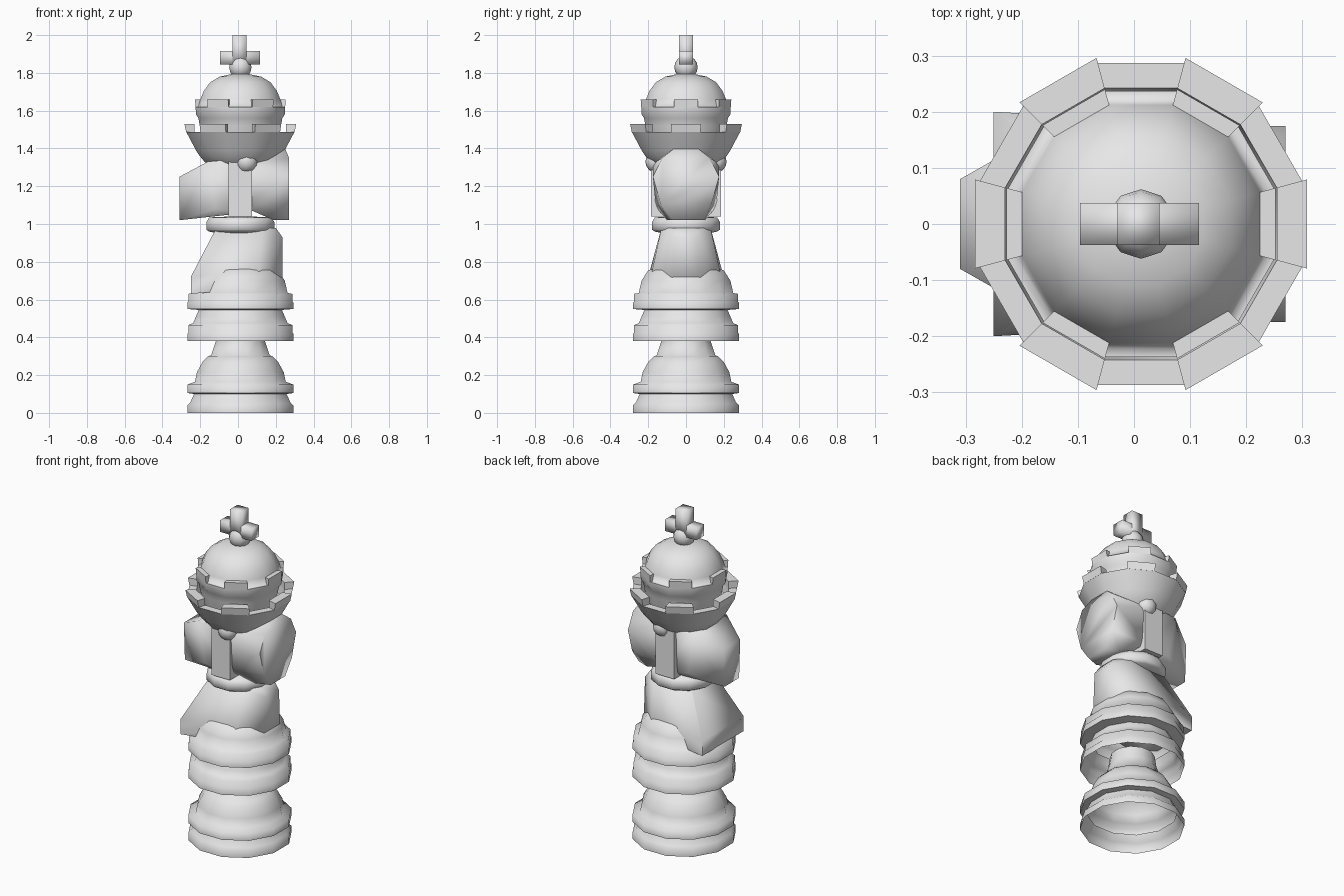
import bpy, bmesh, math
from mathutils import Matrix, Vector

if "Cube" in bpy.data.objects:
    bpy.data.objects.remove(bpy.data.objects["Cube"])

CX = 0.0125
N = 12
K = math.cos(math.pi / N)

mat = bpy.data.materials.new("light grey")
mat.diffuse_color = (0.8, 0.8, 0.8, 1)
mat.use_nodes = True
mat.node_tree.nodes["Principled BSDF"].inputs["Base Color"].default_value = mat.diffuse_color


def finish(name, bm, angle=80, flip=True):
    if flip:
        bmesh.ops.recalc_face_normals(bm, faces=bm.faces)
    me = bpy.data.meshes.new(name)
    bm.to_mesh(me)
    bm.free()
    me.materials.append(mat)
    for p in me.polygons:
        p.use_smooth = True
    me.set_sharp_from_angle(angle=math.radians(angle))
    ob = bpy.data.objects.new(name, me)
    bpy.context.collection.objects.link(ob)
    return ob


def lathe(name, prof):
    """Twelve-sided turned part; profile = (half width, z) going upward."""
    bm = bmesh.new()
    rings = []
    for r, z in prof:
        rings.append([bm.verts.new((CX + r / K * math.cos((i + .5) * math.tau / N),
                                    r / K * math.sin((i + .5) * math.tau / N), z))
                      for i in range(N)])
    for a, b in zip(rings, rings[1:]):
        for i in range(N):
            j = (i + 1) % N
            bm.faces.new((a[i], a[j], b[j], b[i]))
    if prof[-1][0] < 0.1:
        bm.faces.new(rings[-1])
    return finish(name, bm, flip=False)


def hull(name, half):
    """Convex block from points on one side, mirrored across y."""
    bm = bmesh.new()
    for x, y, z in half:
        bm.verts.new((x, y, z))
        bm.verts.new((x, -y, z))
    res = bmesh.ops.convex_hull(bm, input=bm.verts)
    junk = [v for v in res["geom_interior"] if isinstance(v, bmesh.types.BMVert)]
    bmesh.ops.delete(bm, geom=junk, context='VERTS')
    return finish(name, bm)


def boxes(name, specs, angle=95):
    bm = bmesh.new()
    for (x, y, z), s in specs:
        m = Matrix.Translation((x, y, z)) @ Matrix.Diagonal((*s, 1))
        bmesh.ops.create_cube(bm, size=1, matrix=m)
    return finish(name, bm, angle)


def merlons(name, r_in, r_out0, r_out1, z0, z1):
    """Six raised blocks on every other side of a ring."""
    bm = bmesh.new()
    for k in range(6):
        v = []
        for r, z in ((r_in, z0), (r_out0, z0), (r_out1, z1), (r_in, z1)):
            for s in (-1, 1):
                a = k * math.pi / 3 + s * math.pi / N
                v.append(bm.verts.new((CX + r / K * math.cos(a), r / K * math.sin(a), z)))
        for i in range(4):
            j = (i + 1) % 4
            bm.faces.new((v[2*i], v[2*i+1], v[2*j+1], v[2*j]))
        bm.faces.new(v[0::2])
        bm.faces.new(v[1::2])
    return finish(name, bm, 25)


def balls(name, centres, r):
    bm = bmesh.new()
    for c in centres:
        bmesh.ops.create_uvsphere(bm, u_segments=10, v_segments=8, radius=r,
                                  matrix=Matrix.Translation(c))
    return finish(name, bm)


# Bottom piece: hollow foot, dome and neck
lathe("bottom_foot", [(.28, 0), (.28, .04), (.265, .055), (.245, .1), (.28, .105), (.28, .15),
                      (.24, .165), (.23, .215), (.2, .27), (.17, .3), (.155, .305),
                      (.13, .38), (.12, .45)])

# Second piece: open flange, stacked rings and dome
lathe("middle_rings", [(.28, .38), (.28, .42), (.275, .425), (.275, .465), (.25, .475),
                       (.235, .51), (.22, .545), (.28, .55), (.28, .585), (.275, .59),
                       (.275, .63), (.25, .635), (.235, .7), (.2, .755), (.15, .77), (.05, .77)])

# Lower neck with the jutting snout
hull("lower_neck", [(-.25, .2, .63), (-.25, .2, .72), (-.13, .12, .95), (-.11, .11, .98),
                    (.13, .13, .98), (.2, .06, .98), (.235, .06, .93), (.235, .07, .72),
                    (.11, .18, .75), (.1, .18, .66), (-.1, .19, .72)])

# Collar
lathe("collar", [(.12, .95), (.165, .96), (.18, .97), (.18, 1.01), (.165, 1.035), (.05, 1.04)])

# Upper head: back, muzzle, side plate and eyes
hull("head_back", [(.27, .175, 1.25), (.27, .125, 1.35), (.245, .05, 1.41), (.27, .07, 1.02),
                   (.27, .135, 1.11), (.19, .1, 1.02), (.03, .16, 1.09), (.03, .175, 1.32),
                   (.03, .1, 1.37)])
hull("head_muzzle", [(-.31, .07, 1.02), (-.31, .08, 1.25), (-.16, .165, 1.33), (.05, .17, 1.35),
                     (.05, .16, 1.06), (-.12, .15, 1.08)])
boxes("head_side_plate", [((.0125, 0, 1.185), (.125, .37, .29))], 30)
balls("eyes", [(.045, s * .155, 1.33) for s in (-1, 1)], .06)

# Crenellated cup
lathe("cup", [(.13, 1.28), (.19, 1.33), (.215, 1.36), (.235, 1.39), (.28, 1.475), (.287, 1.487),
              (.242, 1.487), (.235, 1.44), (.18, 1.44)])
merlons("cup_merlons", .242, .287, .296, 1.486, 1.53)

# Crown band and dome
lathe("crown_dome", [(.19, 1.42), (.215, 1.52), (.222, 1.56), (.235, 1.58), (.237, 1.62),
                     (.222, 1.62), (.212, 1.66), (.193, 1.705), (.16, 1.75), (.11, 1.78),
                     (.04, 1.795)])
merlons("crown_merlons", .208, .237, .24, 1.62, 1.66)

# Finial ball and cross
balls("finial_ball", [(CX, 0, 1.83)], .062)
boxes("cross", [((.008, 0, 1.92), (.075, .075, .16)),
                ((.01, 0, 1.88), (.212, .074, .07))])
